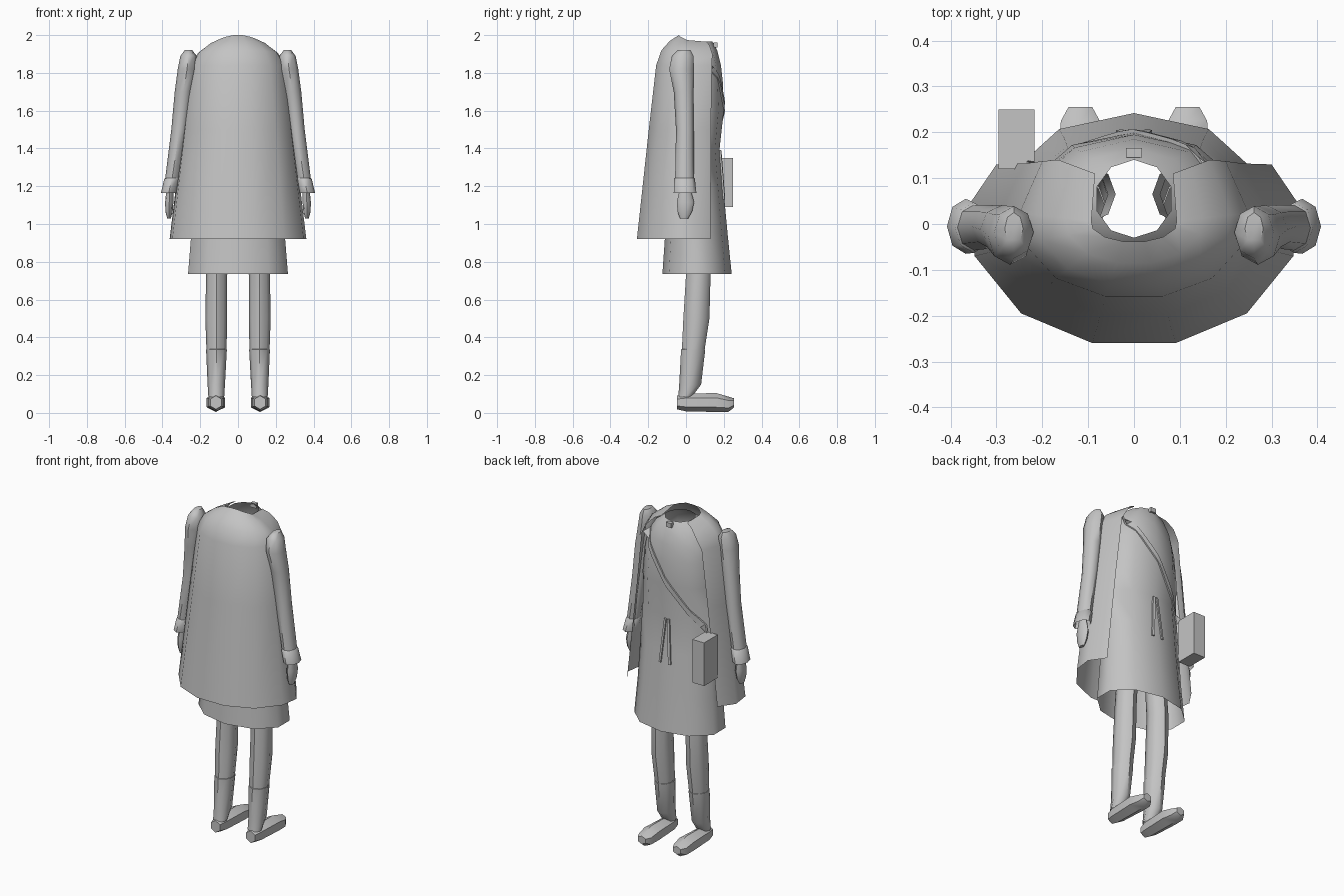
import bpy, bmesh, math
from mathutils import Vector

if "Cube" in bpy.data.objects:
    bpy.data.objects.remove(bpy.data.objects["Cube"], do_unlink=True)

GREY = (0.55, 0.55, 0.55, 1.0)
mat = bpy.data.materials.new("plain grey")
mat.use_nodes = True
mat.diffuse_color = GREY
mat.node_tree.nodes["Principled BSDF"].inputs["Base Color"].default_value = GREY


def loft(name, rows, closed=True, caps=(False, False), angle=50):
    """Skin rows of points, optionally closed around and capped at the ends."""
    bm = bmesh.new()
    rings = [[bm.verts.new(p) for p in row] for row in rows]
    n = len(rings[0])
    for a, b in zip(rings, rings[1:]):
        for i in range(n if closed else n - 1):
            j = (i + 1) % n
            bm.faces.new((a[i], a[j], b[j], b[i]))
    for ring, wanted in zip((rings[0], rings[-1]), caps):
        if wanted:
            bm.faces.new(ring)
    bmesh.ops.recalc_face_normals(bm, faces=bm.faces)
    mesh = bpy.data.meshes.new(name)
    bm.to_mesh(mesh)
    bm.free()
    mesh.materials.append(mat)
    obj = bpy.data.objects.new(name, mesh)
    bpy.context.collection.objects.link(obj)
    bpy.ops.object.select_all(action='DESELECT')
    bpy.context.view_layer.objects.active = obj
    obj.select_set(True)
    bpy.ops.object.shade_smooth_by_angle(angle=math.radians(angle))
    return obj


def ring(x, y, z, rx, ry, sides=8):
    """Horizontal oval with a corner on the +y side."""
    turns = [math.tau * i / sides for i in range(sides)]
    return [(x + rx * math.sin(t), y + ry * math.cos(t), z) for t in turns]


def upright_ring(x, y, z, rx, rz, sides=6):
    """Oval across the y axis with a corner at the bottom."""
    return [(px, y, pz) for px, pz, _ in ring(x, z, y, rx, rz, sides)]


def box(name, x, y, z):
    rows = [[(x[0], y[0], h), (x[1], y[0], h), (x[1], y[1], h), (x[0], y[1], h)] for h in z]
    return loft(name, rows, caps=(True, True), angle=30)


# Dress: height, half width, front, back
dress_rows = []
for z, w, front, back in [(0.735, .278, .242, -.125), (0.95, .26, .22, -.11),
                          (1.2, .248, .197, -.095), (1.4, .238, .178, -.085),
                          (1.6, .23, .2, -.09), (1.75, .22, .195, -.1),
                          (1.84, .2, .185, -.1), (1.92, .15, .165, -.08),
                          (1.965, .085, .14, -.03)]:
    dress_rows.append(ring(0, (front + back) / 2, z, w, (front - back) / 2, 10))
dress = loft("dress", dress_rows)

# Cape, open at the +y side: height, half width, back, edge x, edge y, edge drop
shape = [(.25, 1), (.68, .75), (.96, .27), (1, -.15)]
cape_rows = []
for z, w, back, ex, ey, drop in [(0.92, .362, -.26, .3, .13, 0),
                                 (1.5, .292, -.197, .238, .132, 0),
                                 (1.84, .25, -.158, .2, .137, 0),
                                 (1.92, .212, -.13, .165, .14, .02),
                                 (1.97, .15, -.085, .125, .125, .025),
                                 (2.0, .093, -.038, .085, .11, .035)]:
    half = [(u * w, v * back, z - drop * i / 4) for i, (u, v) in enumerate(shape)]
    half.append((ex, ey, z - drop))
    cape_rows.append([(-x, y, h) for x, y, h in reversed(half)] + half)
loft("cape", cape_rows, closed=False)

for s, side in ((1, "left"), (-1, "right")):
    # Arm, cuff and hand
    sleeve = [(.262, -.01, 1.92, .02, .035), (.262, -.018, 1.89, .043, .057),
              (.27, -.025, 1.82, .049, .064), (.288, -.012, 1.7, .047, .053),
              (.31, -.006, 1.5, .043, .047), (.352, -.008, 1.22, .036, .05)]
    loft(side + "_sleeve", [ring(s * x, *r) for x, *r in sleeve], caps=(True, False))
    cuff = [(.348, -.008, 1.245, .034, .049), (.35, -.008, 1.24, .04, .055),
            (.367, -.005, 1.165, .041, .06)]
    loft(side + "_cuff", [ring(s * x, *r) for x, *r in cuff])
    hand = [(.36, -.005, 1.2, .017, .025), (.364, -.003, 1.115, .022, .046),
            (.365, -.006, 1.065, .019, .038), (.365, -.01, 1.03, .01, .022)]
    loft(side + "_hand", [ring(s * x, *r) for x, *r in hand], caps=(True, True))

    # Leg, boot shaft and foot
    leg = [(.095, .065, 1.0, .055, .062), (.113, .065, .73, .056, .065),
           (.115, .055, .5, .058, .069), (.114, .038, .33, .053, .06)]
    loft(side + "_leg", [ring(s * x, *r) for x, *r in leg])
    shaft = [(.114, .038, .338, .05, .057), (.114, .038, .336, .055, .064),
             (.115, .022, .15, .046, .058), (.115, -.005, .085, .042, .036)]
    loft(side + "_boot_shaft", [ring(s * x, *r) for x, *r in shaft])
    foot = [(-.047, .055, .034, .036), (0, .055, .047, .047), (.16, .055, .056, .05),
            (.225, .046, .049, .04), (.255, .053, .03, .024)]
    loft(side + "_foot", [upright_ring(s * .117, *r) for r in foot], caps=(True, True))


# Bands that lie on the front of the dress
def on_dress(x, z):
    hit, place, _, _ = dress.ray_cast(Vector((x, 1, z)), Vector((0, -1, 0)))
    return place.y if hit else .13


def band(name, start, end, width, steps):
    (x0, z0), (x1, z1) = start, end
    across = Vector((z0 - z1, x1 - x0)).normalized() * width / 2
    rows = []
    for i in range(steps + 1):
        t = i / steps
        x, z = x0 + (x1 - x0) * t, z0 + (z1 - z0) * t
        a, b = (x + across.x, z + across.y), (x - across.x, z - across.y)
        ya, yb = on_dress(*a), on_dress(*b)
        rows.append([(a[0], ya - .004, a[1]), (a[0], ya + .009, a[1]),
                     (b[0], yb + .009, b[1]), (b[0], yb - .004, b[1])])
    loft(name, rows, caps=(True, True), angle=30)


band("shoulder_strap", (.18, 1.86), (-.225, 1.34), .026, 14)
for s, side in ((1, "left"), (-1, "right")):
    band(side + "_ribbon", (s * .01, 1.39), (s * .032, 1.13), .014, 4)

# Shoulder bag and collar clasp
box("bag", (-.296, -.217), (.12, .25), (1.09, 1.35))
box("clasp", (-.017, .017), (.145, .166), (1.935, 1.962))
